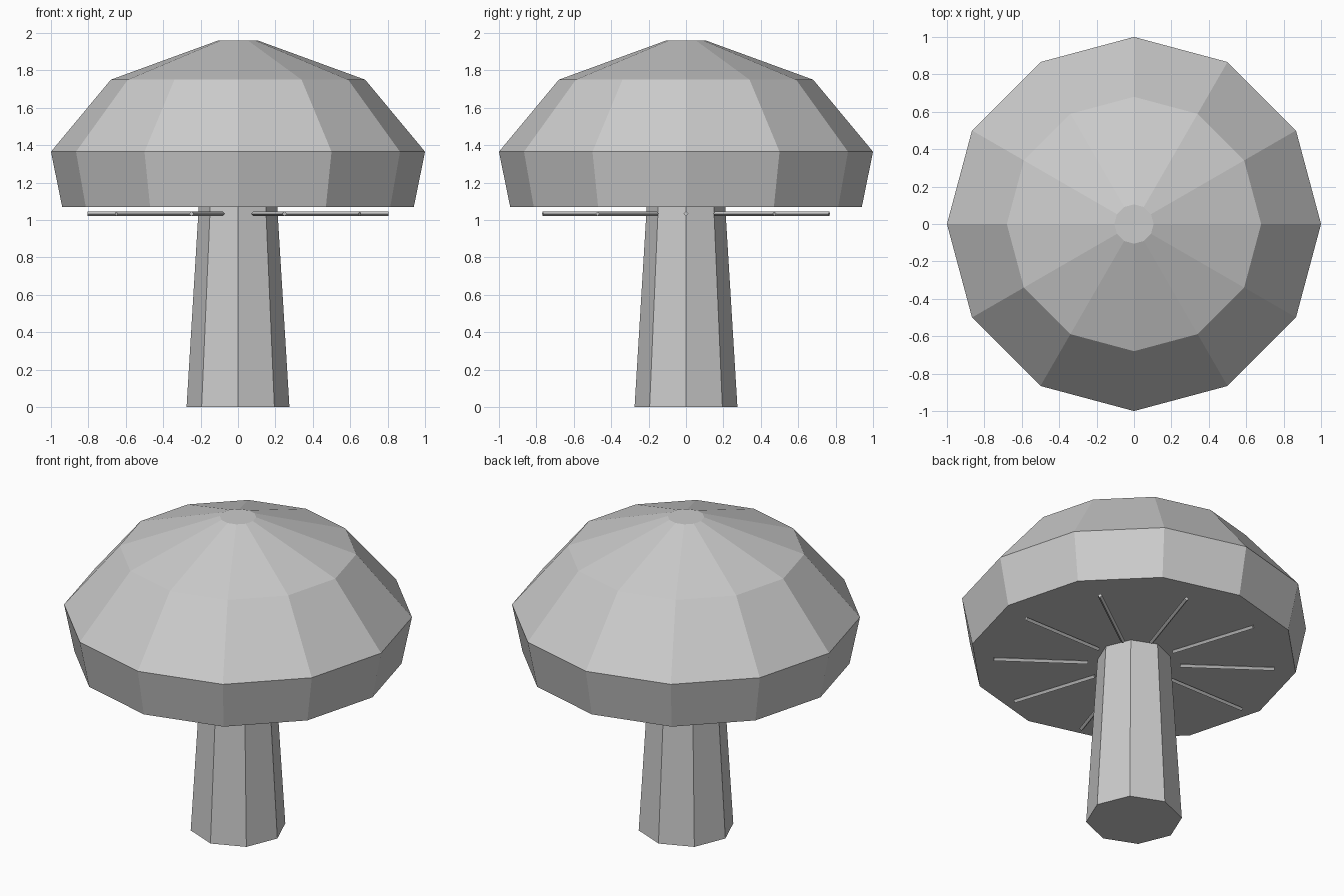
import bpy
import bmesh
from math import cos, sin, tau

cube = bpy.data.objects.get("Cube")
if cube:
    bpy.data.objects.remove(cube, do_unlink=True)

GREY = (0.6, 0.6, 0.6, 1.0)
grey = bpy.data.materials.new("plain grey")
grey.use_nodes = True
grey.diffuse_color = GREY
grey.node_tree.nodes["Principled BSDF"].inputs["Base Color"].default_value = GREY


def lathe(name, sides, profile):
    """Closed faceted solid from (radius, z) rings, bottom to top."""
    bm = bmesh.new()
    rings = [[bm.verts.new((r * cos(tau * i / sides), r * sin(tau * i / sides), z))
              for i in range(sides)] for r, z in profile]
    for low, high in zip(rings, rings[1:]):
        for i in range(sides):
            j = (i + 1) % sides
            bm.faces.new((low[i], low[j], high[j], high[i]))
    bm.faces.new(rings[0][::-1])
    bm.faces.new(rings[-1])
    mesh = bpy.data.meshes.new(name)
    bm.to_mesh(mesh)
    bm.free()
    mesh.materials.append(grey)
    obj = bpy.data.objects.new(name, mesh)
    bpy.context.collection.objects.link(obj)
    return obj


# Tapered octagonal stem and twelve-sided cap
lathe("stem", 8, [(0.275, 0), (0.21, 1.07)])
lathe("cap", 12, [(0.94, 1.07), (1.0, 1.365), (0.68, 1.75), (0.105, 1.96)])

# Ten thin square rods radiating under the cap as gills
GILLS, INNER, OUTER = 10, 0.265, 0.805
for k in range(GILLS):
    angle = tau * k / GILLS
    gill = lathe(f"gill_{k + 1}", 4, [(0.013, INNER), (0.013, OUTER)])
    gill.rotation_euler = (0, tau / 4, angle)
    gill.location.z = 1.033
